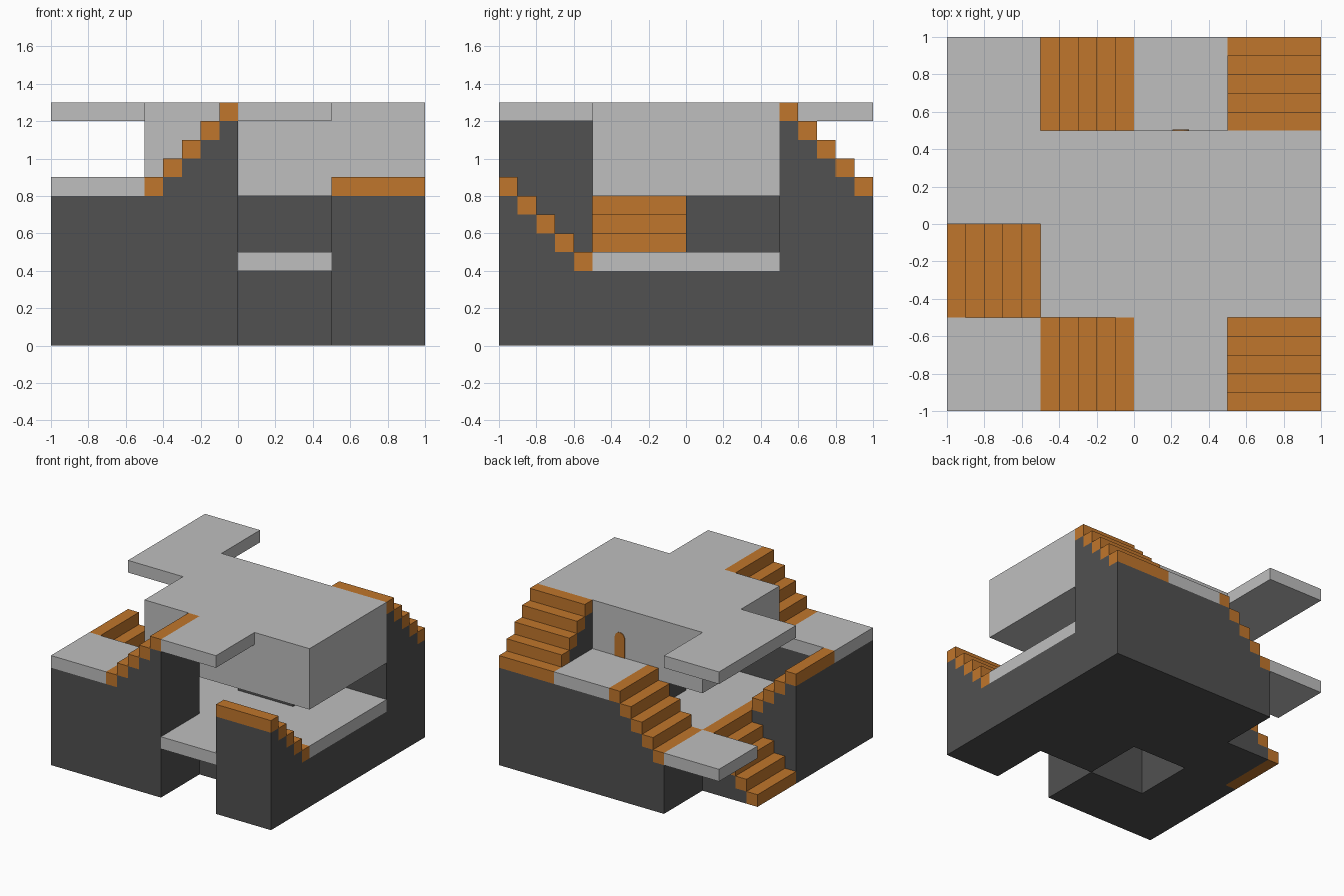
import bpy, bmesh, math
from mathutils import Matrix, Vector

cube = bpy.data.objects.get("Cube")
if cube:
    bpy.data.objects.remove(cube, do_unlink=True)

S = 0.5      # side of one grid cell
STEP = 0.1   # stair step and slab thickness


def material(name, rgb):
    m = bpy.data.materials.new(name)
    m.use_nodes = True
    m.diffuse_color = (*rgb, 1)
    bsdf = next(n for n in m.node_tree.nodes if n.type == 'BSDF_PRINCIPLED')
    bsdf.inputs["Base Color"].default_value = (*rgb, 1)
    return m


LIGHT = material("light_grey", (0.521, 0.521, 0.521))
DARK = material("dark_grey", (0.082, 0.082, 0.082))
BROWN = material("brown", (0.527, 0.181, 0.025))


def add_object(name, bm, mat):
    mesh = bpy.data.meshes.new(name)
    bm.to_mesh(mesh)
    bm.free()
    mesh.materials.append(mat)
    ob = bpy.data.objects.new(name, mesh)
    bpy.context.collection.objects.link(ob)
    return ob


def corner(cell):
    """Lower corner of a cell: letter A-D along x, digit 1-4 along y."""
    return -1 + S * "ABCD".index(cell[0]), -1 + S * (int(cell[1]) - 1)


def slab(name, cells, z0, z1, mat):
    """Flat sheet of grid cells, thickened upwards."""
    bm = bmesh.new()
    for cell in cells.split():
        x, y = corner(cell)
        pts = [(x, y), (x + S, y), (x + S, y + S), (x, y + S)]
        bm.faces.new([bm.verts.new((px, py, z0)) for px, py in pts])
    bmesh.ops.remove_doubles(bm, verts=bm.verts, dist=0.001)
    ob = add_object(name, bm, mat)
    mod = ob.modifiers.new("thickness", 'SOLIDIFY')
    mod.thickness = z1 - z0
    mod.offset = 1
    return ob


def prism(bm, profile, y0, y1):
    """Extrude an (x, z) outline along y."""
    a = [bm.verts.new((x, y0, z)) for x, z in profile]
    b = [bm.verts.new((x, y1, z)) for x, z in profile]
    n = len(profile)
    bm.faces.new(a)
    bm.faces.new(b[::-1])
    for i in range(n):
        j = (i + 1) % n
        bm.faces.new((a[j], a[i], b[i], b[j]))
    bmesh.ops.recalc_face_normals(bm, faces=bm.faces)


def stairs(name, cell, turn, low, base):
    """Five treads on a stepped support, rising along +x before the turn."""
    x, y = corner(cell)
    place = Matrix.Translation((x + S / 2, y + S / 2, 0)) @ Matrix.Rotation(math.radians(turn), 4, 'Z')
    h = S / 2

    treads = bmesh.new()
    outline = []
    for i in range(5):
        u, z = -h + STEP * i, low + STEP * i
        prism(treads, [(u, z), (u + STEP, z), (u + STEP, z + STEP), (u, z + STEP)], -h, h)
        if z > base + 0.001:
            if not outline:
                outline.append((u, base))
            outline += [(u, z), (u + STEP, z)]
    outline.append((h, base))

    support = bmesh.new()
    prism(support, outline, -h, h)
    for part, bm, mat in (("treads", treads, BROWN), ("support", support, DARK)):
        bm.transform(place)
        add_object(f"{name}_{part}", bm, mat)


# Ground level: solid plinth with open bays, and the floor above it
slab("plinth", "A1 B1 D1 A2 C2 D2 B3 C3 D3 B4 C4 D4", 0, 0.4, DARK)
slab("lower_floor", "C1 B2 C2 D2 B3 C3 D3 A4", 0.4, 0.5, LIGHT)
slab("central_core", "C3", 0.5, 0.8, DARK)

# Middle level: two corner terraces
for name, cell in (("front_terrace", "A1"), ("back_terrace", "C4")):
    slab(name + "_wall", cell, 0.4, 0.8, DARK)
    slab(name + "_floor", cell, 0.8, 0.9, LIGHT)

# Upper level: room and overhanging roof deck
slab("upper_room", "B2 C2 D2 B3 C3 D3", 0.8, 1.2, LIGHT)
slab("roof_deck", "C1 B2 C2 D2 A3 B3 C3 D3 A4", 1.2, 1.3, LIGHT)

# Staircases between the levels
stairs("entrance_stairs", "A3", 0, 0.0, 0.0)
stairs("right_stairs", "A2", 180, 0.4, 0.4)
stairs("back_stairs", "B4", 0, 0.4, 0.4)
stairs("front_left_stairs", "D1", -90, 0.4, 0.4)
stairs("front_roof_stairs", "B1", 0, 0.8, 0.4)
stairs("back_roof_stairs", "D4", -90, 0.8, 0.4)

# Arched door on the back terrace
r = 0.045
arch = [(0.25 + r * math.cos(math.pi * k / 8), 1.055 + r * math.sin(math.pi * k / 8)) for k in range(9)]
bm = bmesh.new()
prism(bm, [(0.25 - r, 0.9), (0.25 + r, 0.9)] + arch, 0.499, 0.505)
add_object("terrace_door", bm, BROWN)
